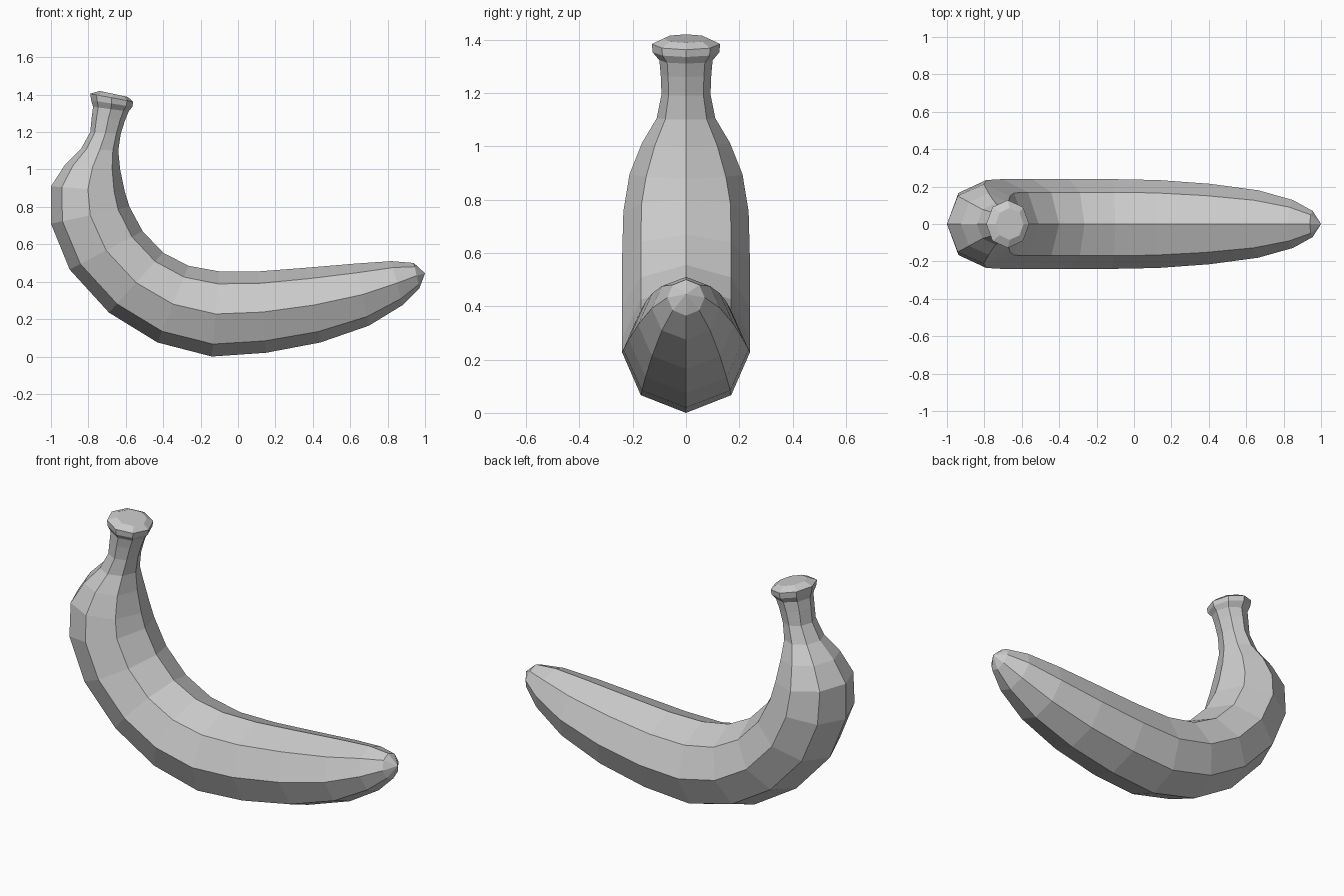
import bpy, bmesh
from math import cos, sin, pi
from mathutils import Vector

SIDES = 8

# Cross-sections along the fruit: outer (x, z), inner (x, z), half width in y
rings = [
    # stem cap
    (-0.74, 1.42, -0.59, 1.388, 0.085),
    (-0.79, 1.405, -0.56, 1.362, 0.128),
    (-0.785, 1.37, -0.565, 1.335, 0.125),
    # stem
    (-0.775, 1.335, -0.585, 1.31, 0.10),
    (-0.782, 1.28, -0.605, 1.26, 0.095),
    (-0.79, 1.20, -0.627, 1.19, 0.092),
    # shoulder
    (-0.84, 1.11, -0.64, 1.10, 0.11),
    (-0.925, 1.025, -0.63, 1.00, 0.165),
    (-1.00, 0.91, -0.605, 0.88, 0.212),
    # body
    (-1.00, 0.71, -0.58, 0.80, 0.235),
    (-0.90, 0.465, -0.51, 0.67, 0.24),
    (-0.69, 0.235, -0.40, 0.555, 0.24),
    (-0.43, 0.075, -0.265, 0.485, 0.24),
    (-0.14, 0.00, -0.10, 0.455, 0.24),
    (0.15, 0.02, 0.11, 0.455, 0.235),
    (0.44, 0.075, 0.37, 0.475, 0.215),
    (0.70, 0.165, 0.63, 0.497, 0.18),
    (0.88, 0.275, 0.82, 0.51, 0.128),
    (0.97, 0.365, 0.94, 0.50, 0.07),
]
tip = (1.0, 0.0, 0.445)

bm = bmesh.new()


def add_ring(ox, oz, ix, iz, width):
    outer, inner = Vector((ox, 0, oz)), Vector((ix, 0, iz))
    mid, half = (outer + inner) / 2, (outer - inner) / 2
    return [bm.verts.new(mid + half * cos(a) + Vector((0, width * sin(a), 0)))
            for a in (2 * pi * k / SIDES for k in range(SIDES))]


# Skin between neighbouring cross-sections
loops = [add_ring(*r) for r in rings]
for a, b in zip(loops, loops[1:]):
    for k in range(SIDES):
        n = (k + 1) % SIDES
        bm.faces.new((a[k], a[n], b[n], b[k]))

# Flat stem top and pointed blossom end
bm.faces.new(loops[0])
end = bm.verts.new(tip)
for k in range(SIDES):
    bm.faces.new((loops[-1][k], loops[-1][(k + 1) % SIDES], end))
bmesh.ops.recalc_face_normals(bm, faces=bm.faces[:])

mesh = bpy.data.meshes.new("banana")
bm.to_mesh(mesh)
bm.free()
bpy.context.collection.objects.link(bpy.data.objects.new("banana", mesh))
